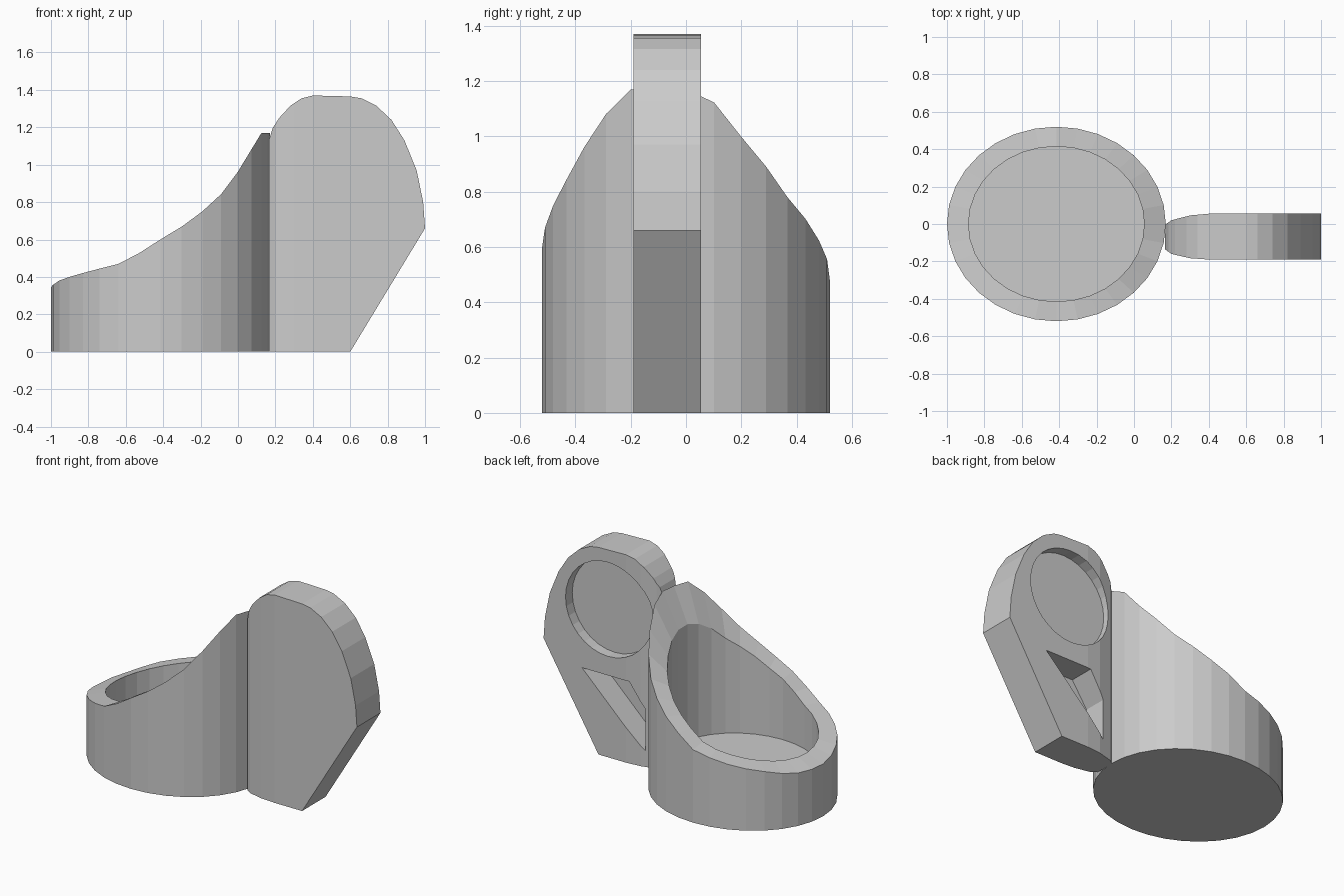
import bpy, bmesh
from math import cos, sin, tau

if "Cube" in bpy.data.objects:
    bpy.data.objects.remove(bpy.data.objects["Cube"])

N = 32
CX = -0.415


def finish(name, bm):
    bmesh.ops.recalc_face_normals(bm, faces=bm.faces)
    me = bpy.data.meshes.new(name)
    bm.to_mesh(me)
    bm.free()
    ob = bpy.data.objects.new(name, me)
    bpy.context.collection.objects.link(ob)
    return ob


def prism(name, pts, to3d, direction):
    """Extrude a 2D outline along a direction."""
    bm = bmesh.new()
    face = bm.faces.new([bm.verts.new(to3d(a, b)) for a, b in pts])
    ext = bmesh.ops.extrude_face_region(bm, geom=[face])
    moved = [v for v in ext["geom"] if isinstance(v, bmesh.types.BMVert)]
    bmesh.ops.translate(bm, vec=direction, verts=moved)
    return finish(name, bm)


def boolean(target, cutter, op):
    m = target.modifiers.new(cutter.name, 'BOOLEAN')
    m.operation, m.object, m.solver = op, cutter, 'EXACT'
    bpy.context.view_layer.objects.active = target
    bpy.ops.object.modifier_apply(modifier=m.name)
    bpy.data.objects.remove(cutter, do_unlink=True)


# Rim height sweeps up towards the plate, slightly skewed to the front
RIM = [(-1.1, .345), (-1, .345), (-.91, .385), (-.81, .41), (-.51, .48), (-.34, .59),
       (-.24, .645), (-.04, .8), (.09, 1.0), (.16, 1.17), (.5, 1.17)]


def rim_height(x, y):
    u = x - 0.18 * y
    for (a, za), (b, zb) in zip(RIM, RIM[1:]):
        if u <= b:
            return za + (zb - za) * (u - a) / (b - a)
    return RIM[-1][1]


# Cup: outer wall, sloping rim, inner wall and raised floor
bm = bmesh.new()
rings = []
for rx, ry, z in ((.585, .52, 0), (.585, .52, None), (.47, .415, None), (.47, .415, .19)):
    ring = []
    for i in range(N):
        x, y = CX + rx * cos(tau * i / N), ry * sin(tau * i / N)
        ring.append(bm.verts.new((x, y, rim_height(x, y) if z is None else z)))
    rings.append(ring)
for lo, hi in zip(rings, rings[1:]):
    for i in range(N):
        j = (i + 1) % N
        bm.faces.new((lo[i], lo[j], hi[j], hi[i]))
bm.faces.new(rings[0])
bm.faces.new(rings[-1])
finish("cup", bm)

# Upright plate: side outline intersected with a plan that has a rounded inner end
side = [(.165, 0), (.6, 0), (1, .66), (.99, .8), (.955, .97), (.89, 1.13), (.82, 1.24),
        (.74, 1.315), (.66, 1.355), (.6, 1.365), (.4, 1.37), (.34, 1.355), (.28, 1.315),
        (.22, 1.25), (.185, 1.195), (.165, 1.13)]
plan = [(.165, -.135), (.2, -.16), (.3, -.183), (.4, -.19), (1.2, -.19),
        (1.2, .055), (.4, .055), (.3, .046), (.2, .02), (.165, -.005)]
plate = prism("upright_plate", side, lambda x, z: (x, -.4, z), (0, .8, 0))
boolean(plate, prism("plan", plan, lambda x, y: (x, y, -.2), (0, 0, 2)), 'INTERSECT')

# Recesses in the back face: shallow round pocket and deeper angled pocket
circle = [(.53 + .31 * cos(tau * i / N), .975 + .31 * sin(tau * i / N)) for i in range(N)]
angled = [(.72, .54), (.377, .54), (.268, .378), (.268, .105)]
for name, pts, depth in (("round_pocket", circle, .07), ("angled_pocket", angled, .17)):
    cutter = prism(name, pts, lambda x, z: (x, .055 - depth, z), (0, .4, 0))
    boolean(plate, cutter, 'DIFFERENCE')
